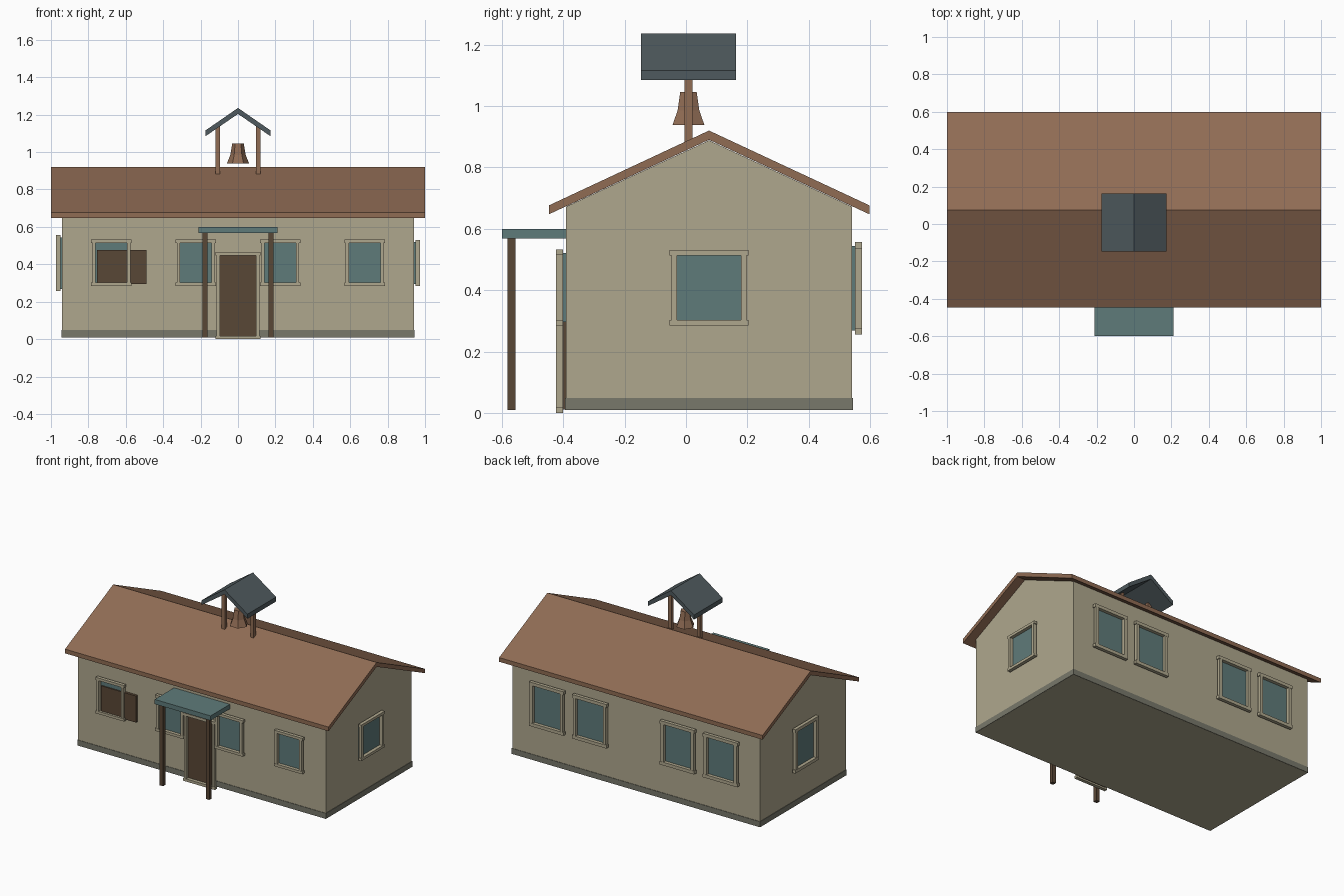
import bpy, bmesh, math

if "Cube" in bpy.data.objects:
    bpy.data.objects.remove(bpy.data.objects["Cube"])


def material(name, r, g, b):
    lin = [((c / 255 + 0.055) / 1.055) ** 2.4 for c in (r, g, b)]
    m = bpy.data.materials.new(name)
    m.diffuse_color = (*lin, 1)
    m.use_nodes = True
    m.node_tree.nodes["Principled BSDF"].inputs["Base Color"].default_value = m.diffuse_color
    return m


PLASTER = material("plaster", 175, 167, 141)
ROOF = material("brown_roof", 144, 108, 84)
TEAL = material("teal", 95, 123, 122)
DARK = material("dark_wood", 89, 71, 54)
STONE = material("grey_stone", 120, 120, 107)
SLATE = material("slate", 79, 90, 94)

CY = 0.075      # centre of the building in y
WX = 0.94       # half length of the walls
FRONT, BACK = -0.391, 0.541


def make(name, bm, mat):
    bmesh.ops.recalc_face_normals(bm, faces=bm.faces)
    me = bpy.data.meshes.new(name)
    bm.to_mesh(me)
    bm.free()
    me.materials.append(mat)
    ob = bpy.data.objects.new(name, me)
    bpy.context.collection.objects.link(ob)
    return ob


def add_box(bm, lo, hi):
    vs = bmesh.ops.create_cube(bm, size=1)["verts"]
    for v in vs:
        v.co = [lo[i] if v.co[i] < 0 else hi[i] for i in range(3)]


def box(name, mat, lo, hi):
    bm = bmesh.new()
    add_box(bm, lo, hi)
    return make(name, bm, mat)


def prism(name, mat, points, axis, a, b):
    """Extrude a profile along x (points are y,z) or y (points are x,z)."""
    bm = bmesh.new()
    put = (lambda p, t: (t, p[0], p[1])) if axis == "x" else (lambda p, t: (p[0], t, p[1]))
    face = bm.faces.new([bm.verts.new(put(p, a)) for p in points])
    new = bmesh.ops.extrude_face_region(bm, geom=[face])["geom"]
    for v in new:
        if isinstance(v, bmesh.types.BMVert):
            v.co["xy".index(axis)] = b
    return make(name, bm, mat)


def opening(name, place, half_w, z0, z1, fill, bar=0.018, lip=0.006):
    """Frame of four bars standing in front of a thin pane; place = (x, y, turn)."""
    x, y, turn = place
    frame = bmesh.new()
    for s in (-1, 1):
        e = sorted((s * (half_w - lip), s * (half_w - lip - bar)))
        add_box(frame, (e[0], -0.032, z0 + bar), (e[1], -0.010, z1 - bar))
    for a, b in ((z0, z0 + bar), (z1 - bar, z1)):
        add_box(frame, (-half_w, -0.033, a), (half_w, -0.010, b))
    pane = bmesh.new()
    w = half_w - lip - bar * 0.6
    add_box(pane, (-w, -0.0099, z0 + bar * 0.6), (w, 0.002, z1 - bar * 0.6))
    parts = (make(name + "_frame", frame, PLASTER), make(name + "_pane", pane, fill))
    for ob in parts:
        ob.location = (x, y, 0)
        ob.rotation_euler.z = turn


# walls with gable ends and stone footing
prism("walls", PLASTER, [(FRONT, 0.0095), (BACK, 0.0095), (BACK, 0.672), (CY, 0.888), (FRONT, 0.672)],
      "x", -WX, WX)
box("footing", STONE, (-WX - 0.003, FRONT - 0.003, 0.01), (WX + 0.003, BACK + 0.003, 0.048))

# main roof
prism("main_roof", ROOF, [(-0.447, 0.676), (CY, 0.92), (0.598, 0.676),
                          (0.598, 0.647), (CY, 0.890), (-0.447, 0.647)], "x", -1, 1)

# windows: small on the front, larger on the back
for i, x in enumerate((-0.677, -0.225, 0.225, 0.677)):
    opening(f"front_window_{i + 1}", (x, FRONT, 0), 0.108, 0.285, 0.532, TEAL)
for i, x in enumerate((-0.66, -0.333, 0.333, 0.66)):
    opening(f"back_window_{i + 1}", (x, BACK, math.pi), 0.131, 0.255, 0.557, TEAL, 0.022)
opening("right_window", (WX, CY, math.pi / 2), 0.128, 0.284, 0.531, TEAL)
opening("left_window", (-WX, CY, -math.pi / 2), 0.128, 0.256, 0.556, TEAL, 0.022)

# door and the wooden panel by the left window
opening("door", (0, FRONT, 0), 0.121, 0.0, 0.466, DARK)
box("wall_panel", DARK, (-0.753, FRONT - 0.018, 0.294), (-0.488, FRONT, 0.476))

# porch
box("porch_roof", TEAL, (-0.212, -0.6, 0.568), (0.212, FRONT + 0.005, 0.6))
for side, s in (("left", -1), ("right", 1)):
    x = s * 0.176
    box(f"{side}_porch_post", DARK, (x - 0.013, -0.581, 0.01), (x + 0.013, -0.555, 0.57))

# bell shelter
BY = 0.008
for side, s in (("left", -1), ("right", 1)):
    x = s * 0.109
    box(f"{side}_bell_post", ROOF, (x - 0.0125, BY - 0.0125, 0.87), (x + 0.0125, BY + 0.0125, 1.15))
prism("bell_roof", SLATE, [(-0.175, 1.115), (0, 1.236), (0.175, 1.115),
                           (0.175, 1.084), (0, 1.204), (-0.175, 1.084)], "y", BY - 0.155, BY + 0.155)

# six-sided flared bell
bm = bmesh.new()
rings = []
for r, z in ((0.06, 0.938), (0.041, 0.985), (0.031, 1.045)):
    rings.append([bm.verts.new((r * math.cos(k * math.pi / 3), BY + r * math.sin(k * math.pi / 3), z))
                  for k in range(6)])
for lo, hi in zip(rings, rings[1:]):
    for k in range(6):
        n = (k + 1) % 6
        bm.faces.new((lo[k], lo[n], hi[n], hi[k]))
bm.faces.new(rings[0])
bm.faces.new(rings[-1])
make("bell", bm, ROOF)
